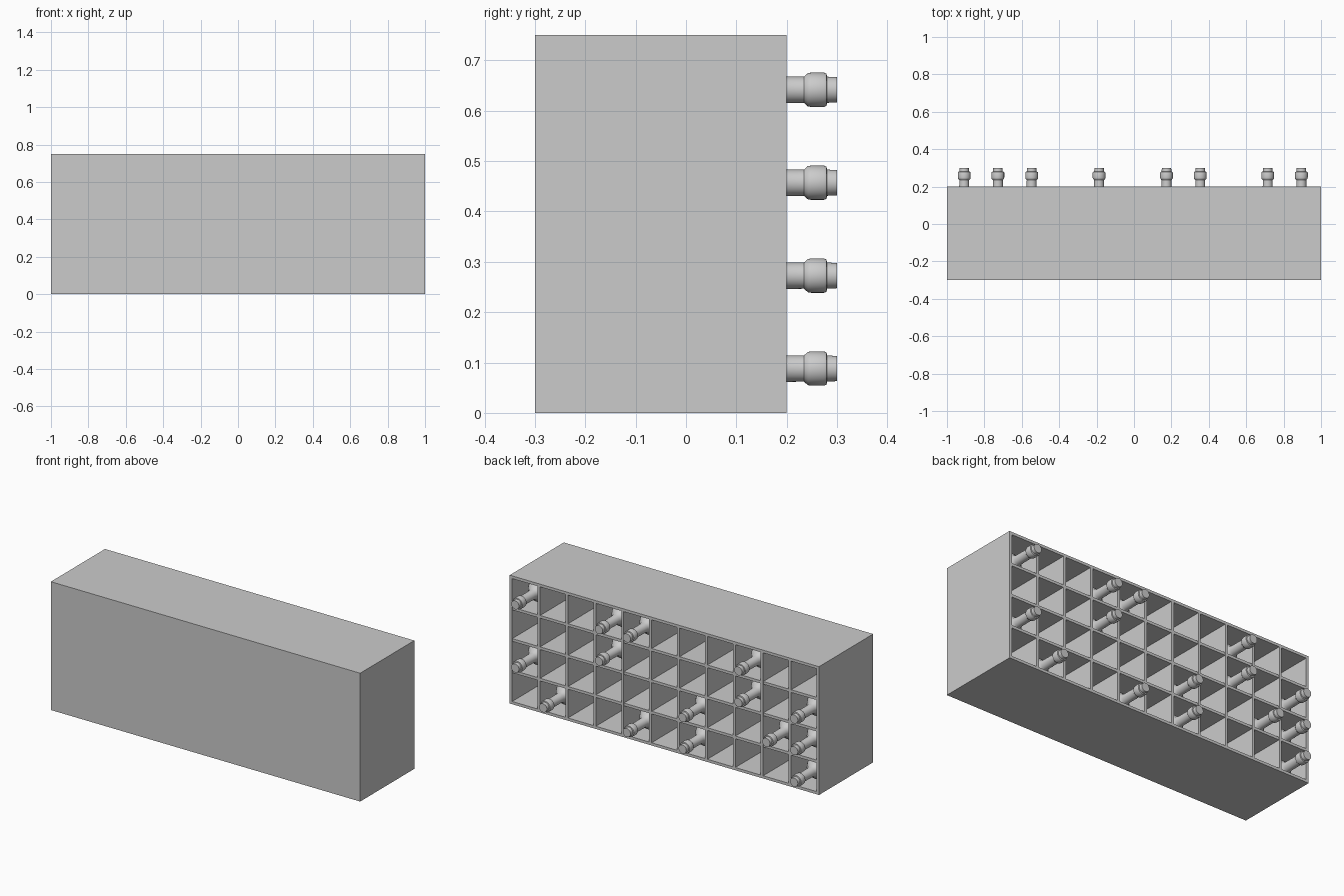
import bpy, math

if "Cube" in bpy.data.objects:
    bpy.data.objects.remove(bpy.data.objects["Cube"])

COLS, ROWS = 11, 4
W, H, Y0, Y1 = 2.0, 0.75, -0.30, 0.20
T = 0.016                      # board thickness
PX, PZ = (W - T) / COLS, (H - T) / ROWS


def board(name, lo, hi):
    bpy.ops.mesh.primitive_cube_add(size=1, location=[(a + b) / 2 for a, b in zip(lo, hi)])
    o = bpy.context.object
    o.name = name
    o.scale = [b - a for a, b in zip(lo, hi)]
    bpy.ops.object.transform_apply(location=False, rotation=False, scale=True)
    return o


# Outer case: closed front panel, sides, floor and lid
board("front_panel", (-1, Y0, 0), (1, Y0 + T, H))
for n, x in (("left_side", -1), ("right_side", 1 - T)):
    board(n, (x, Y0 + T, 0), (x + T, Y1, H))
for n, z in (("floor_board", 0), ("lid_board", H - T)):
    board(n, (-1 + T, Y0 + T, z), (1 - T, Y1, z + T))

# Lattice dividers
for i in range(1, COLS):
    x = -1 + i * PX
    board(f"upright_divider_{i}", (x, Y0 + T, T), (x + T, Y1, H - T))
for j in range(1, ROWS):
    board(f"shelf_{j}", (-1 + T, Y0 + T, j * PZ), (1 - T, Y1 - 0.001, j * PZ + T))

# Bottle: (radius, y) profile spun about its long axis
PROFILE = [(0, -0.25), (0.064, -0.25), (0.07, -0.243), (0.07, 0.06), (0.066, 0.085),
           (0.052, 0.108), (0.034, 0.125), (0.027, 0.145), (0.026, 0.234),
           (0.033, 0.242), (0.034, 0.248), (0.034, 0.274), (0.032, 0.279),
           (0.026, 0.28), (0.025, 0.30), (0, 0.30)]
SEG = 32
verts, faces = [], []
for r, y in PROFILE:
    for k in range(SEG):
        a = 2 * math.pi * k / SEG
        verts.append((r * math.cos(a), y, r * math.sin(a)))
for p in range(len(PROFILE) - 1):
    if p in (0, len(PROFILE) - 2):
        continue
    for k in range(SEG):
        a, b = p * SEG + k, p * SEG + (k + 1) % SEG
        faces.append((a, a + SEG, b + SEG, b))
faces.append(tuple(range(SEG, 2 * SEG)))
n = (len(PROFILE) - 2) * SEG
faces.append(tuple(reversed(range(n, n + SEG))))
# drop the unused centre rings
verts = verts[SEG:-SEG]
faces = [tuple(v - SEG for v in f) for f in faces]
mesh = bpy.data.meshes.new("bottle")
mesh.from_pydata(verts, [], faces)
mesh.update()

# Filled cells, top row first; columns counted from the left (-x)
FILLED = [(2, 6, 7, 10), (0, 2, 7), (0, 1, 4, 10), (0, 4, 6, 9)]
for r, cols in enumerate(FILLED):
    for c in cols:
        o = bpy.data.objects.new(f"bottle_{r}_{c}", mesh)
        bpy.context.collection.objects.link(o)
        o.location = (-0.908 + 0.1803 * c, 0, 0.088 + 0.1845 * (ROWS - 1 - r))
        bpy.context.view_layer.objects.active = o
        o.select_set(True)
bpy.ops.object.select_all(action='DESELECT')
first = bpy.data.objects["bottle_0_2"]
first.select_set(True)
bpy.context.view_layer.objects.active = first
bpy.ops.object.shade_smooth_by_angle(angle=math.radians(35))
